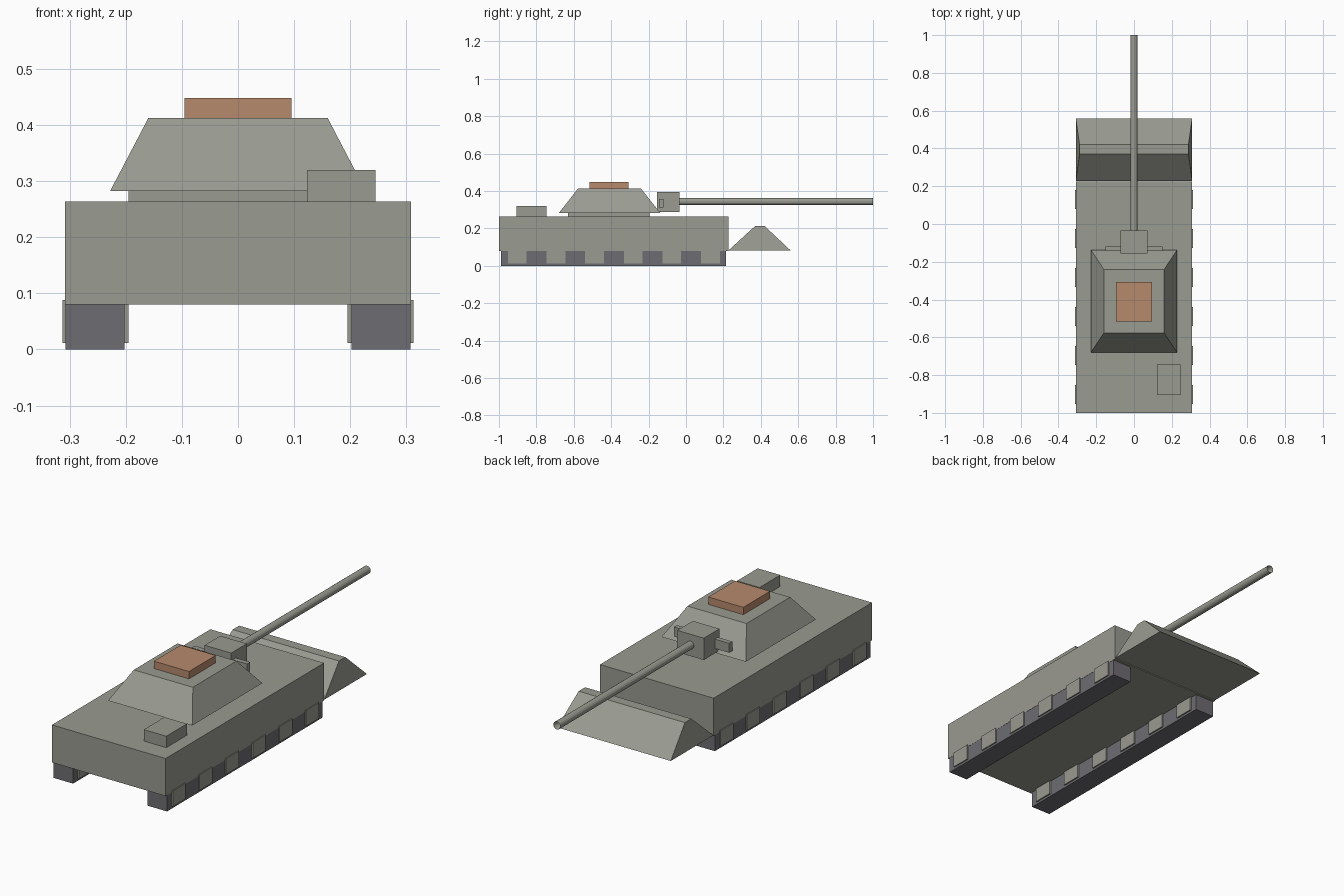
import bpy
import bmesh
from mathutils import Vector

cube = bpy.data.objects.get("Cube")
if cube:
    bpy.data.objects.remove(cube, do_unlink=True)


def make_material(name, rgb):
    mat = bpy.data.materials.new(name)
    mat.use_nodes = True
    mat.diffuse_color = (*rgb, 1)
    mat.node_tree.nodes["Principled BSDF"].inputs["Base Color"].default_value = (*rgb, 1)
    return mat


ARMOR = make_material("grey green armor", (0.32, 0.325, 0.28))
TRACK = make_material("dark track", (0.155, 0.15, 0.165))
HATCH = make_material("tan hatch", (0.47, 0.255, 0.15))


def add_object(name, bm, mat):
    bmesh.ops.recalc_face_normals(bm, faces=bm.faces)
    mesh = bpy.data.meshes.new(name)
    bm.to_mesh(mesh)
    bm.free()
    mesh.materials.append(mat)
    obj = bpy.data.objects.new(name, mesh)
    bpy.context.collection.objects.link(obj)
    return obj


def block(name, x, y, z, mat=ARMOR, top_x=None, top_y=None):
    """Box from ranges; top_x and top_y narrow the top into a frustum."""
    bm = bmesh.new()
    bmesh.ops.create_cube(bm, size=1)
    for v in bm.verts:
        up = v.co.z > 0
        xr = top_x if up and top_x else x
        yr = top_y if up and top_y else y
        v.co = Vector((xr[v.co.x > 0], yr[v.co.y > 0], z[up]))
    return add_object(name, bm, mat)


# Hull and the stowage box on the rear deck
block("hull", (-0.308, 0.308), (-1, 0.226), (0.08, 0.264))
block("deck_box", (0.123, 0.245), (-0.905, -0.745), (0.264, 0.32))

# Tracks with square wheels showing through both sides
for side, sign in (("left", 1), ("right", -1)):
    xs = sorted((sign * 0.202, sign * 0.307))
    block(side + "_track", xs, (-0.988, 0.215), (0, 0.081), TRACK)
    xs = sorted((sign * 0.195, sign * 0.313))
    for i in range(6):
        y = -0.902 + i * 0.2065
        block(f"{side}_wheel_{i + 1}", xs, (y - 0.05, y + 0.05), (0.011, 0.088))

# Turret
block("turret_ring", (-0.195, 0.195), (-0.63, -0.195), (0.262, 0.284))
block("turret", (-0.228, 0.228), (-0.68, -0.137), (0.282, 0.412),
      top_x=(-0.16, 0.16), top_y=(-0.578, -0.24))
block("hatch", (-0.095, 0.095), (-0.515, -0.308), (0.41, 0.448), HATCH)

# Gun mount
block("mantlet", (-0.072, 0.072), (-0.156, -0.035), (0.288, 0.395))
block("mantlet_bar", (-0.15, 0.15), (-0.144, -0.12), (0.312, 0.358))

# Barrel with a recessed bore
bm = bmesh.new()
bmesh.ops.create_cone(bm, cap_ends=True, segments=16, radius1=0.019,
                      radius2=0.019, depth=1.05)
for v in bm.verts:
    v.co = Vector((v.co.x, v.co.z + 0.475, v.co.y + 0.343))
bm.normal_update()
muzzle = max(bm.faces, key=lambda f: f.calc_center_median().y)
bmesh.ops.inset_region(bm, faces=[muzzle], thickness=0.005)
for v in muzzle.verts:
    v.co.y -= 0.04
add_object("gun_barrel", bm, ARMOR)

# Wedge-shaped plough ahead of the hull
block("plough", (-0.308, 0.308), (0.228, 0.558), (0.083, 0.213),
      top_x=(-0.288, 0.288), top_y=(0.37, 0.42))
